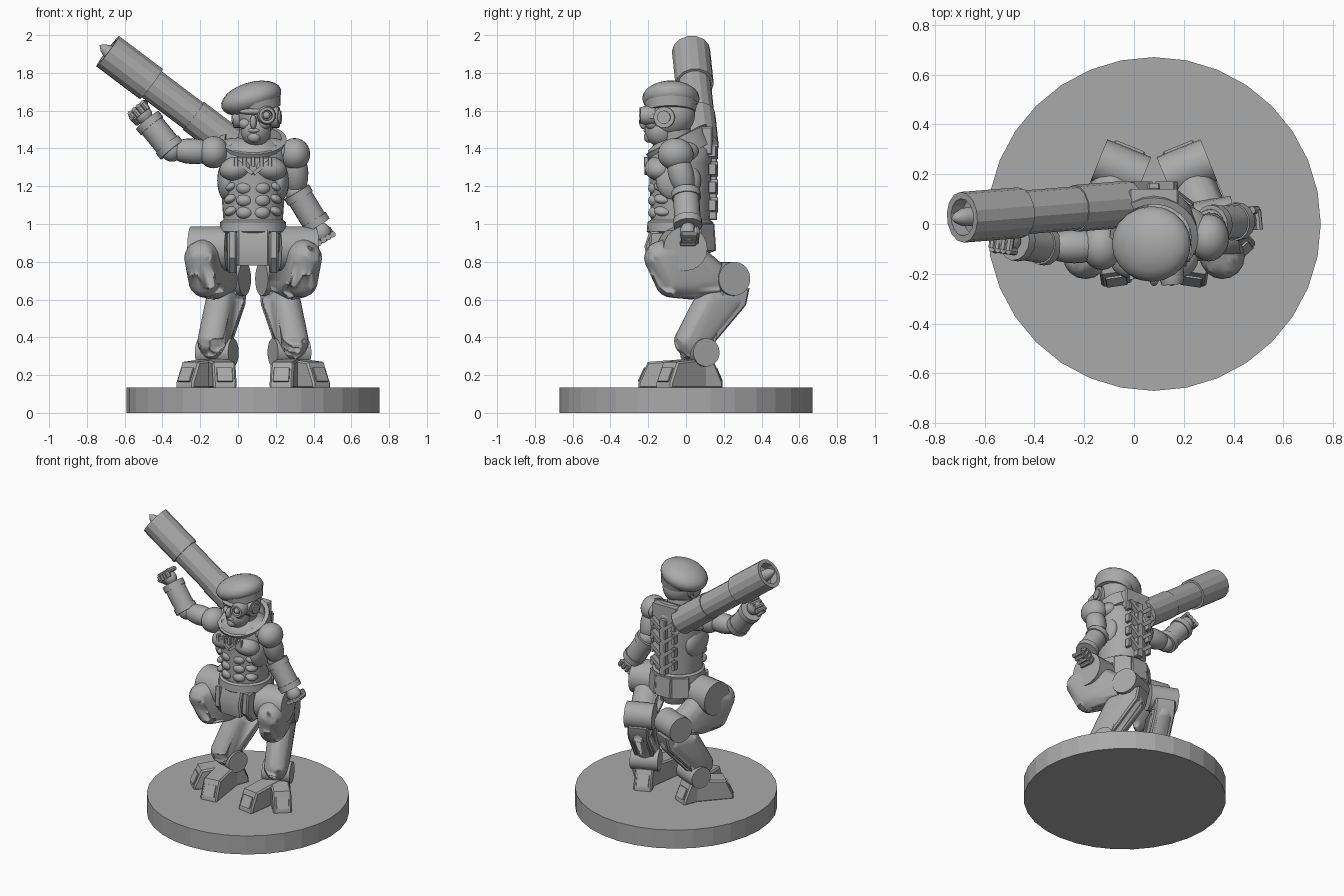
import bpy, bmesh, math
from mathutils import Matrix, Vector

cube = bpy.data.objects.get("Cube")
if cube:
    bpy.data.objects.remove(cube)

shade = (0.4, 0.4, 0.4, 1)
grey = bpy.data.materials.new("plain_grey")
grey.use_nodes = True
grey.diffuse_color = shade
grey.node_tree.nodes["Principled BSDF"].inputs["Base Color"].default_value = shade
IDENTITY = Matrix()
SIDES = (("left_", 1), ("right_", -1))


def move(x, y, z=0):
    return Matrix.Translation((x, y, z))


def turn(degrees, axis):
    return Matrix.Rotation(math.radians(degrees), 4, axis)


def finish(name, bm, matrix, sharp=35):
    """Place the mesh, shade it smooth with sharp creases and link it."""
    bm.transform(matrix)
    bmesh.ops.remove_doubles(bm, verts=bm.verts, dist=0.0002)
    bmesh.ops.recalc_face_normals(bm, faces=bm.faces)
    for face in bm.faces:
        face.smooth = True
    for edge in bm.edges:
        edge.smooth = edge.calc_face_angle(0) < math.radians(sharp)
    mesh = bpy.data.meshes.new(name)
    bm.to_mesh(mesh)
    bm.free()
    mesh.materials.append(grey)
    bpy.context.collection.objects.link(bpy.data.objects.new(name, mesh))


def loft(name, rings, matrix=IDENTITY, sides=24, closed=False, sharp=35):
    """Stack of ellipses given as (height, x radius, optional y radius)."""
    bm = bmesh.new()
    loops = []
    for z, rx, *rest in rings:
        ry = rest[0] if rest else rx
        angles = [math.tau * i / sides for i in range(sides)]
        loops.append([bm.verts.new((rx * math.cos(a), ry * math.sin(a), z)) for a in angles])
    if closed:
        loops.append(loops[0])
    else:
        bm.faces.new(loops[0])
        bm.faces.new(loops[-1])
    for low, high in zip(loops, loops[1:]):
        for i in range(sides):
            bm.faces.new((low[i - 1], low[i], high[i], high[i - 1]))
    finish(name, bm, matrix, sharp)


def along(start, end):
    """Matrix whose z axis runs from start to end, and the distance."""
    start, end = Vector(start), Vector(end)
    path = end - start
    return Matrix.Translation(start) @ path.to_track_quat('Z', 'Y').to_matrix().to_4x4(), path.length


def tube(name, start, end, radius, matrix=IDENTITY, sides=20):
    frame, length = along(start, end)
    loft(name, [(0, radius), (length, radius)], matrix @ frame, sides)


def drum(name, centre, radius, width, matrix):
    half = Vector((width / 2, 0, 0))
    tube(name, centre - half, centre + half, radius, matrix)


def ball(name, centre, radii, tilt=0, matrix=IDENTITY):
    bm = bmesh.new()
    bmesh.ops.create_uvsphere(bm, u_segments=20, v_segments=12, radius=1)
    size = Matrix.Diagonal((*radii, 1))
    finish(name, bm, matrix @ move(*centre) @ turn(tilt, 'Y') @ size, 60)


def muscle(name, start, end, radius):
    frame, length = along(start, end)
    ball(name, (0, 0, length / 2), (radius, radius, length * 0.6), matrix=frame)


def shell(name, knobs, radius, matrix):
    """Rounded armour: the hull around equal balls set in the y-z plane."""
    bm = bmesh.new()
    for y, z in knobs:
        bmesh.ops.create_uvsphere(bm, u_segments=16, v_segments=10, radius=radius, matrix=move(0, y, z))
    hull = bmesh.ops.convex_hull(bm, input=bm.verts)
    inside = [v for v in hull["geom_interior"] if isinstance(v, bmesh.types.BMVert)]
    bmesh.ops.delete(bm, geom=inside, context='VERTS')
    finish(name, bm, matrix)


def slab(name, profile, width, matrix=IDENTITY, bevel=0.01):
    """Side profile in y and z, extruded along x with softened rims."""
    bm = bmesh.new()
    base = bm.faces.new([bm.verts.new((-width / 2, y, z)) for y, z in profile])
    extruded = bmesh.ops.extrude_face_region(bm, geom=[base])["geom"]
    caps = [v for v in extruded if isinstance(v, bmesh.types.BMVert)]
    bmesh.ops.translate(bm, vec=(width, 0, 0), verts=caps)
    rims = [e for e in bm.edges if abs(e.verts[0].co.x - e.verts[1].co.x) < width / 2]
    bmesh.ops.bevel(bm, geom=rims, offset=bevel, segments=1, profile=0.5, affect='EDGES')
    finish(name, bm, matrix)


def box(name, centre, size, matrix=IDENTITY, spin=IDENTITY):
    width, y, z = size[0], size[1] / 2, size[2] / 2
    corners = [(-y, -z), (y, -z), (y, z), (-y, z)]
    slab(name, corners, width, matrix @ move(*centre) @ spin, min(size) / 8)


BODY = move(0.08, -0.03)  # body centre line
loft("round_base", [(0, 0.67), (0.135, 0.67)], move(0.08, 0), 32, sharp=5)

# Reverse-jointed legs, splayed and mirrored
hip, knee, ankle = Vector((0, 0, 0.87)), Vector((0, 0.26, 0.71)), Vector((0, 0.1, 0.32))
for label, side in SIDES:
    mirror = Matrix.Diagonal((side, 1, 1, 1))
    leg = BODY @ mirror @ move(0.23, 0.01) @ turn(22, 'Z')
    drum(label + "hip_drum", hip, 0.118, 0.2, leg @ turn(-12, 'Z'))
    drum(label + "knee_drum", knee, 0.09, 0.19, leg)
    drum(label + "ankle_drum", ankle, 0.075, 0.19, leg)
    shell(label + "thigh", [(-0.12, 0.82), (-0.06, 0.7), (0.05, 0.69), (0.18, 0.71), (0, 0.85)], 0.09, leg)
    shell(label + "shin", [(0.27, 0.59), (0.15, 0.58), (0.04, 0.38), (0.06, 0.36)], 0.08, leg)
    slab(label + "calf_fin", [(0.36, 0.66), (0.34, 0.57), (0.15, 0.36), (0.2, 0.66)], 0.14, leg)
    for part, angle, reach in (("outer_toe", 20, 0.26), ("inner_toe", -30, 0.32), ("heel", 180, 0.11)):
        toe = leg @ move(0, ankle.y) @ turn(angle, 'Z')
        tip = -reach
        slab(label + part, [(0, 0.13), (tip, 0.13), (tip, 0.16), (tip + 0.05, 0.27), (0, 0.29)], 0.125, toe)
        box(label + part + "_plate", (0, tip + 0.02, 0.2), (0.085, 0.02, 0.08), toe, turn(-25, 'X'))
    slab(label + "hip_flap", [(-0.16, 0.96), (-0.17, 0.82), (-0.1, 0.74), (0.03, 0.74), (0.1, 0.96)],
         0.05, BODY @ move(side * 0.11, 0))

# Pelvis, skirts and belt
loft("pelvis", [(0.78, 0.09, 0.12), (0.86, 0.15), (0.98, 0.16)], BODY, 16)
slab("front_skirt", [(-0.16, 0.97), (-0.19, 0.88), (-0.17, 0.78), (0, 0.78), (0, 0.97)], 0.17, BODY)
loft("belt", [(0.95, 0.165), (0.96, 0.178), (1.01, 0.174), (1.02, 0.16)], BODY)
for k in (-1, 0, 1):
    slab("back_skirt", [(0.14, 1.01), (0.18, 1), (0.19, 0.86), (0.14, 0.84)], 0.13, BODY @ turn(k * 38, 'Z'))

# Torso: swells toward the chest, then closes under the collar
steps = [i / 6 for i in range(7)]
rings = [(0.99 + 0.4 * t, 0.155 + 0.03 * t, 0.155 + 0.015 * t) for t in steps]
loft("torso", rings + [(1.43, 0.14, 0.13), (1.46, 0.08)], BODY, sharp=60)
for label, side in SIDES:
    def torso_muscle(name, x, y, z, radii, tilt=0):
        ball(label + name, (side * x, y, z), radii, side * tilt, BODY)

    torso_muscle("chest_muscle", 0.085, -0.11, 1.295, (0.095, 0.08, 0.065), 12)
    torso_muscle("side_muscle", 0.14, -0.01, 1.23, (0.05, 0.12, 0.11))
    torso_muscle("shoulder_slope", 0.13, 0, 1.39, (0.1, 0.1, 0.06), 20)
    for row in range(3):
        z = 1.06 + row * 0.065
        torso_muscle("belly_muscle", 0.045, -0.135, z, (0.045, 0.035, 0.034))
        torso_muscle("rib_muscle", 0.115, -0.09, z + 0.01, (0.04, 0.05, 0.025), 25)
    box(label + "chest_chevron", (side * 0.045, -0.18, 1.3), (0.11, 0.02, 0.02), BODY, turn(side * -38, 'Y'))
    # Branching plates down the back
    for row in range(4):
        z = 1.1 + row * 0.095
        box(label + "spine_branch", (side * 0.05, 0.18, z), (0.1, 0.04, 0.025), BODY, turn(side * -40, 'Y'))
        box(label + "spine_tip", (side * 0.085, 0.17, z), (0.022, 0.04, 0.06), BODY)
for k in range(-2, 3):
    box("chest_tab", (k * 0.045, -0.18, 1.33), (0.022, 0.025, 0.05), BODY)
box("spine_plate", (0, 0.17, 1.22), (0.05, 0.05, 0.4), BODY)

# Collar ring, raised at the back
ring = [(-0.05, 0.17), (0.05, 0.178), (0.055, 0.15), (-0.05, 0.135)]
loft("collar", ring, BODY @ move(0, 0, 1.405) @ turn(27, 'X'), closed=True)
box("collar_back", (0, 0.14, 1.44), (0.2, 0.06, 0.15), BODY)

# Head, turned slightly to its right
head = move(0.1, -0.09, 1.55) @ turn(-8, 'Z')


def face_part(name, centre, radii):
    ball(name, centre, radii, matrix=head)


tube("neck", (0.08, -0.04, 1.38), (0.09, -0.06, 1.5), 0.085)
face_part("skull", (0, 0.01, 0.03), (0.108, 0.13, 0.12))
face_part("jaw", (0, -0.045, -0.055), (0.08, 0.085, 0.085))
face_part("chin", (0, -0.105, -0.09), (0.035, 0.03, 0.03))
face_part("nose", (0, -0.135, -0.01), (0.018, 0.025, 0.038))
face_part("brow", (0, -0.105, 0.045), (0.08, 0.032, 0.018))
face_part("lips", (0, -0.122, -0.055), (0.032, 0.015, 0.012))
for label, side in SIDES:
    face_part(label + "cheek", (side * 0.05, -0.085, -0.02), (0.035, 0.035, 0.03))
    ear = Vector((side * 0.1, -0.01, 0.015))
    drum(label + "ear_cup", ear, 0.056, 0.04, head)
    drum(label + "ear_disc", ear, 0.035, 0.06, head)
frame, length = along((0.058, -0.07, 0.025), (0.075, -0.145, 0.025))
loft("eye_scope", [(0, 0.05), (0.05, 0.05), (length, 0.042), (length, 0.028), (0.05, 0.025)], head @ frame)
face_part("scope_lens", (0.07, -0.13, 0.025), (0.02, 0.02, 0.02))
box("scope_strap", (0.1, -0.06, 0.02), (0.02, 0.1, 0.03), head)
ball("beret", (0.07, -0.08, 1.665), (0.165, 0.152, 0.085), -17)
loft("beret_band", [(-0.09, 0.115, 0.13), (-0.04, 0.13, 0.14)], move(0.09, -0.08, 1.68) @ turn(-17, 'Y'))


def arm(label, *joints):
    """Muscled upper arm, banded bracer and clenched fist."""
    shoulder, elbow, wrist = map(Vector, joints)
    middle = shoulder.lerp(elbow, 0.5)
    ball(label + "shoulder", shoulder, (0.082, 0.095, 0.085))
    muscle(label + "upper_arm", shoulder, elbow, 0.068)
    muscle(label + "biceps", middle.lerp(shoulder, 0.6) + Vector((0, -0.03, 0)), elbow, 0.05)
    ball(label + "elbow", elbow, (0.06, 0.06, 0.06))
    frame, length = along(elbow, wrist)
    wide, slim, band = 0.077, 0.07, 0.04
    loft(label + "bracer", [(0, wide), (band, wide), (band, slim), (length - band, slim),
                            (length - band, wide), (length, wide)], frame, 14)
    hand = frame @ move(0, 0, length + band)
    ball(label + "palm", (0, 0, 0), (0.045, 0.05, 0.055), matrix=hand)
    thick = 0.016
    for k in range(4):
        y = (k - 1.5) * thick * 1.8
        knuckle = Vector((band, y, band))
        tube(label + "finger", (-band, y, band), knuckle, thick, hand, 8)
        tube(label + "fingertip", knuckle, (band, y, 0), thick, hand, 8)
    tube(label + "thumb", (0, -0.05, -0.02), (0.05, -0.05, 0.02), thick, hand, 8)


arm("left_", (0.3, -0.055, 1.37), (0.31, 0, 1.17), (0.42, 0.01, 0.99))
arm("right_", (-0.13, -0.09, 1.38), (-0.35, -0.09, 1.39), (-0.48, -0.07, 1.55))

# Shoulder cannon with hollow muzzle and pointed round
frame, length = along((-0.69, 0.027, 1.915), (-0.02, 0.08, 1.41))
muzzle, barrel, depth = 0.102, 0.088, 0.06
loft("cannon_barrel", [(depth, 0), (depth, 0.075), (0, 0.075), (0, muzzle), (0.29, muzzle), (0.29, barrel),
                       (0.57, barrel), (0.57, 0.094), (length, 0.094), (length, 0)], frame, 14, sharp=20)
loft("warhead", [(-0.055, 0), (-0.03, 0.022), (0, 0.036), (depth, 0.04)], frame, 12)
box("cannon_mount", (0, 0.09, 1.4), (0.14, 0.1, 0.14), spin=turn(38, 'Y'))
